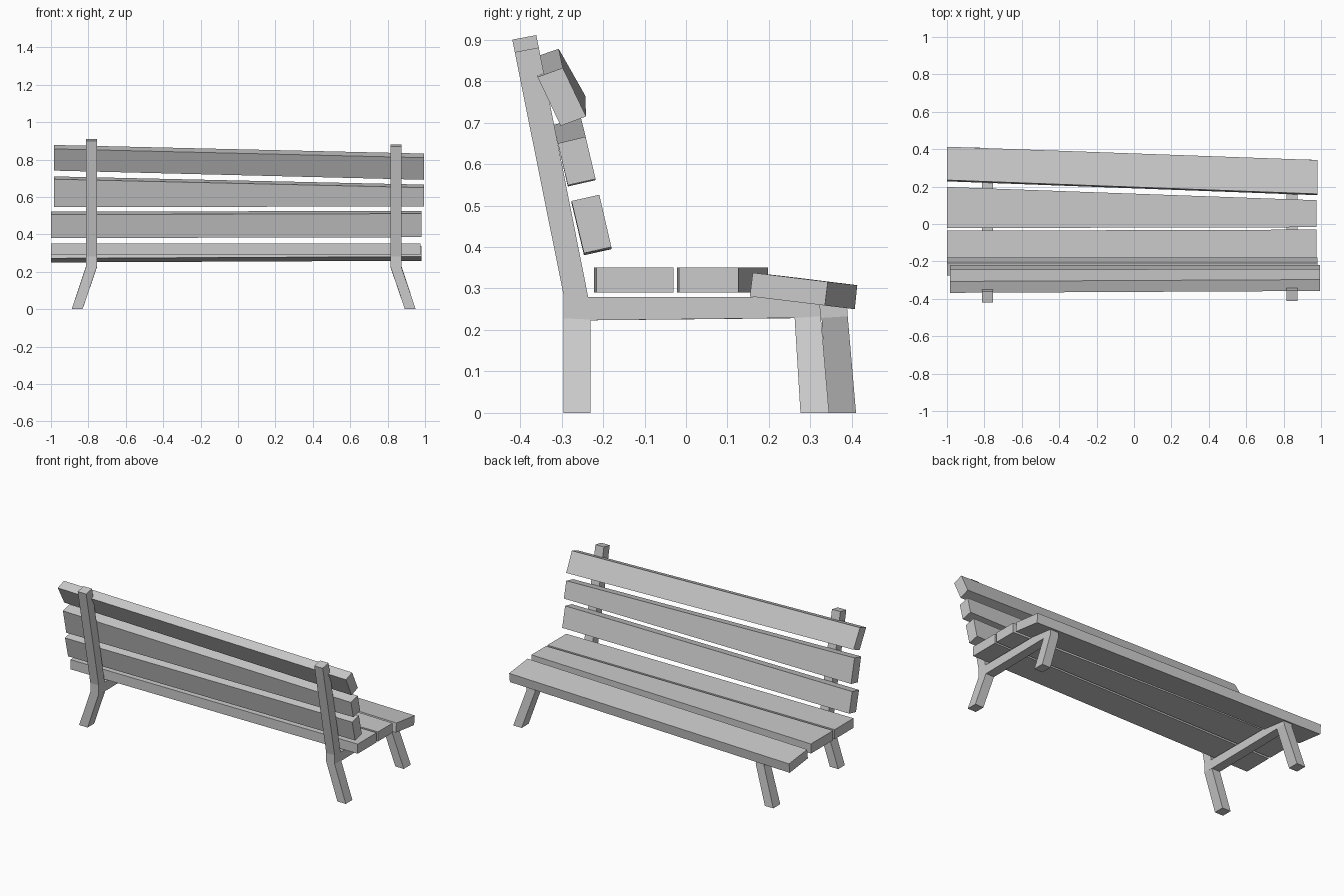
import bpy, bmesh


def loft(name, rings_per_part):
    """Mesh made of one or more capped tubes, each skinned through 4-point rings."""
    bm = bmesh.new()
    for rings in rings_per_part:
        loops = [[bm.verts.new(p) for p in ring] for ring in rings]
        for a, b in zip(loops, loops[1:]):
            for i in range(4):
                j = (i + 1) % 4
                bm.faces.new((a[i], a[j], b[j], b[i]))
        bm.faces.new(loops[0][::-1])
        bm.faces.new(loops[-1])
    bmesh.ops.recalc_face_normals(bm, faces=bm.faces)
    me = bpy.data.meshes.new(name)
    bm.to_mesh(me)
    bm.free()
    ob = bpy.data.objects.new(name, me)
    bpy.context.collection.objects.link(ob)
    return ob


def slat(name, x0, x1, left, right):
    """Plank between two (y, z) end outlines."""
    return loft(name, [[[(x0, y, z) for y, z in left],
                        [(x1, y, z) for y, z in right]]])


# Seat planks, slightly irregular
slat("seat_slat_rear", -1.0, 0.977,
     [(-0.222, 0.29), (-0.036, 0.29), (-0.036, 0.35), (-0.222, 0.35)],
     [(-0.216, 0.29), (-0.03, 0.29), (-0.03, 0.35), (-0.216, 0.35)])
slat("seat_slat_middle", -1.0, 0.977,
     [(-0.022, 0.29), (0.198, 0.29), (0.198, 0.35), (-0.022, 0.35)],
     [(-0.017, 0.29), (0.127, 0.29), (0.127, 0.35), (-0.017, 0.35)])
slat("seat_slat_edge", -1.0, 0.98,
     [(0.228, 0.272), (0.407, 0.25), (0.413, 0.308), (0.235, 0.33)],
     [(0.154, 0.281), (0.335, 0.259), (0.342, 0.316), (0.161, 0.338)])

# Backrest planks
slat("back_slat_low", -1.0, 0.98,
     [(-0.276, 0.506), (-0.209, 0.521), (-0.179, 0.395), (-0.246, 0.38)],
     [(-0.276, 0.511), (-0.209, 0.526), (-0.18, 0.4), (-0.246, 0.385)])
slat("back_slat_middle", -0.985, 0.995,
     [(-0.318, 0.695), (-0.253, 0.71), (-0.219, 0.561), (-0.285, 0.546)],
     [(-0.309, 0.65), (-0.242, 0.666), (-0.218, 0.564), (-0.285, 0.549)])
slat("back_slat_top", -0.985, 0.995,
     [(-0.368, 0.857), (-0.307, 0.878), (-0.243, 0.765), (-0.304, 0.741)],
     [(-0.358, 0.81), (-0.297, 0.832), (-0.241, 0.715), (-0.302, 0.692)])


def ring(x, ya, za, yb, zb, w=0.029):
    """Cross-section of an upright member."""
    return [(x - w, ya, za), (x + w, ya, za), (x + w, yb, zb), (x - w, yb, zb)]


def frame(side, x, foot_x, top, reach):
    # Back leg bending up into the backrest post
    dy = (top - 0.28) * 0.2
    back = [ring(foot_x, -0.295, 0, -0.23, 0),
            ring(x, -0.295, 0.228, -0.23, 0.225),
            ring(x, -0.295, 0.283, -0.236, 0.28),
            ring(x, -0.295 - dy, top, -0.237 - dy, top + 0.011)]
    loft(side + "_back_post", [back])
    # Rail under the seat and splayed leg at the seat edge
    w, y = 0.029, reach
    rail = [[(x - w, b, c), (x + w, b, c), (x + w, b, d), (x - w, b, d)]
            for b, c, d in ((-0.25, 0.223, 0.28), (y, 0.229, 0.279))]
    leg = [ring(foot_x, y + 0.014, 0, y + 0.083, 0),
           ring(x, y, 0.229, y + 0.063, 0.233),
           ring(x, y - 0.002, 0.278, y + 0.061, 0.262)]
    loft(side + "_rail_and_leg", [rail, leg])


frame("left", -0.783, -0.86, 0.9, 0.327)
frame("right", 0.844, 0.921, 0.87, 0.262)
